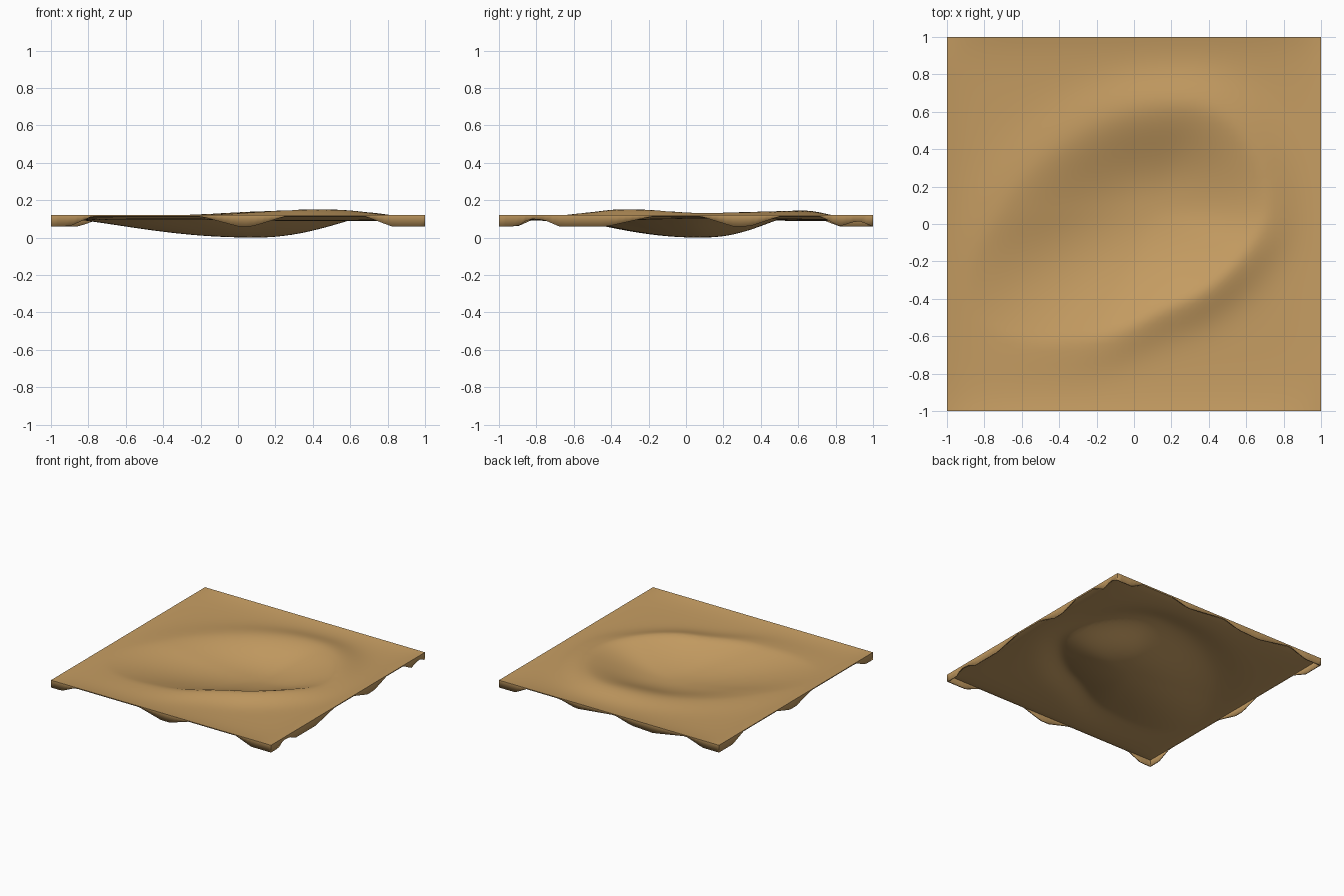
import bpy, bmesh, math

cube = bpy.data.objects.get("Cube")
if cube:
    bpy.data.objects.remove(cube, do_unlink=True)

EDGE, MOAT, FLOOR = 0.12, 0.097, 0.01
CX, CY = 0.1, 0.07
CELLS = 56

# Rim around the hollow: radius and crest height every 30 degrees
RADIUS = [0.6, 0.62, 0.62, 0.57, 0.57, 0.64, 0.82, 1.1, 0.8, 0.55, 0.5, 0.52]
CREST = [0.133, 0.139, 0.145, 0.14, 0.125, 0.115, 0.11, 0.102, 0.115, 0.137, 0.15, 0.148]

# Lower outline of the hanging border: (position along side, height)
LOW, HIGH = 0.06, 0.113
PLAIN = [(-1, LOW), (-.9, LOW), (-.78, HIGH), (-.2, HIGH), (0, LOW), (.08, LOW),
         (.25, HIGH), (.68, HIGH), (.82, LOW), (1, LOW)]
RIGHT = [(-1, LOW), (-.9, LOW), (-.84, .1), (-.76, .095), (-.68, LOW), (-.42, LOW),
         (-.18, HIGH), (.08, HIGH), (.25, LOW), (.34, LOW), (.5, HIGH), (.72, HIGH),
         (.82, LOW), (.92, .09), (1, LOW)]
BACK = [(-1, LOW), (-.85, LOW), (-.7, HIGH), (-.4, LOW), (-.2, .07), (-.05, HIGH),
        (.3, .075), (.45, HIGH), (.75, HIGH), (.85, LOW), (1, LOW)]


def cyclic(values, angle):
    """Smooth periodic interpolation of evenly spaced values."""
    n = len(values)
    pos = (angle / math.tau * n) % n
    i = int(pos)
    f = pos - i
    a, b, c, d = (values[(i + k) % n] for k in (-1, 0, 1, 2))
    return b + f / 2 * (c - a + f * (2 * a - 5 * b + 4 * c - d + f * (3 * (b - c) + d - a)))


def polyline(points, p):
    for (p0, z0), (p1, z1) in zip(points, points[1:]):
        if p <= p1:
            return z0 + (z1 - z0) * (p - p0) / (p1 - p0)
    return points[-1][1]


def height(x, y):
    angle = math.atan2(y - CY, x - CX)
    t = math.hypot(x - CX, y - CY) / cyclic(RADIUS, angle)
    crest = cyclic(CREST, angle)
    if t < 1:
        # Rounded slope at the back, sharper crest at the front left
        s = t ** 1.3
        rounded = s * s * (3 - 2 * s)
        sharp = 0.5 + 0.5 * math.cos(angle - math.radians(300))
        z = FLOOR + (crest - FLOOR) * (rounded + (t ** 1.8 - rounded) * sharp)
    else:
        z = MOAT + (crest - MOAT) * math.exp(-((t - 1) / 0.28) ** 2)
    # Level out to a straight border
    return EDGE + (z - EDGE) * (1 - x ** 8) * (1 - y ** 8)


def border_height(x, y):
    if y < -0.999:
        return polyline(PLAIN, x)
    if x > 0.999:
        return polyline(RIGHT, y)
    return polyline(BACK, x) if y > 0.999 else polyline(PLAIN, y)


# Ground sheet
bm = bmesh.new()
bmesh.ops.create_grid(bm, x_segments=CELLS, y_segments=CELLS, size=1)
for v in bm.verts:
    v.co.z = height(v.co.x, v.co.y)

# Ragged border hanging from the sheet
rim = [e for e in bm.edges if e.is_boundary]
skirt = bmesh.ops.extrude_edge_only(bm, edges=rim)["geom"]
for v in skirt:
    if isinstance(v, bmesh.types.BMVert):
        v.co.z = border_height(v.co.x, v.co.y)
bmesh.ops.recalc_face_normals(bm, faces=bm.faces)
if sum(f.normal.z for f in bm.faces) < 0:
    bmesh.ops.reverse_faces(bm, faces=bm.faces)

mesh = bpy.data.meshes.new("sand_ground")
bm.to_mesh(mesh)
bm.free()
ground = bpy.data.objects.new("sand_ground", mesh)
bpy.context.collection.objects.link(ground)

sand = bpy.data.materials.new("sand")
sand.use_nodes = True
sand.diffuse_color = (0.56, 0.335, 0.122, 1)
sand.node_tree.nodes["Principled BSDF"].inputs["Base Color"].default_value = sand.diffuse_color
mesh.materials.append(sand)

# Thin shell and smooth top with sharp border
shell = ground.modifiers.new("shell", "SOLIDIFY")
shell.thickness = 0.01
shell.offset = -1
bpy.context.view_layer.objects.active = ground
ground.select_set(True)
bpy.ops.object.shade_smooth_by_angle(angle=math.radians(35))
